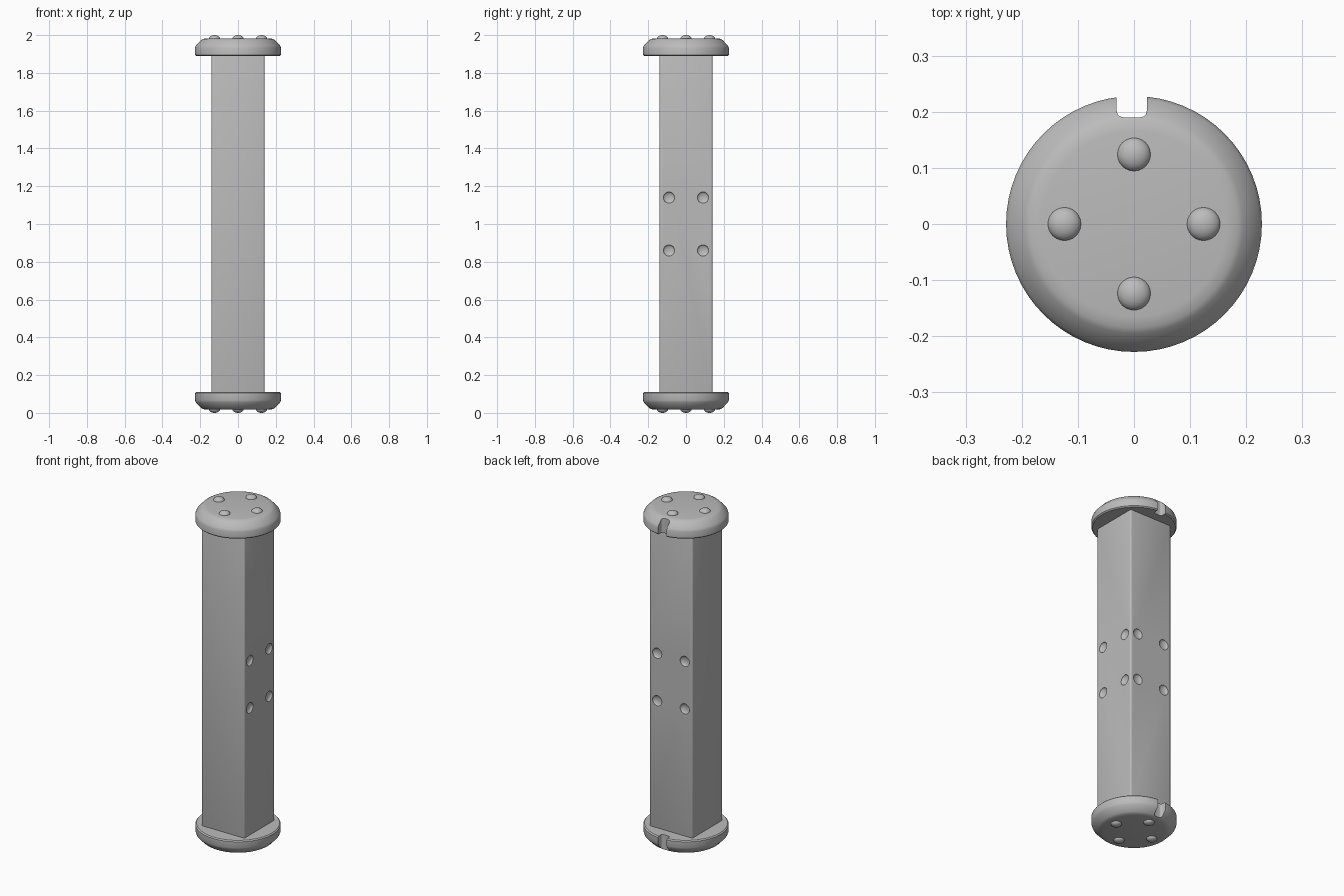
import bpy
import math

cube = bpy.data.objects.get("Cube")
if cube:
    bpy.data.objects.remove(cube, do_unlink=True)

grey = bpy.data.materials.new("plain grey")
grey.use_nodes = True
COLOUR = (0.5, 0.5, 0.5, 1)
grey.diffuse_color = COLOUR
grey.node_tree.nodes["Principled BSDF"].inputs["Base Color"].default_value = COLOUR


def finish(name):
    ob = bpy.context.object
    ob.name = name
    ob.data.materials.append(grey)
    return ob


def smooth(ob):
    bpy.ops.object.select_all(action="DESELECT")
    ob.select_set(True)
    bpy.context.view_layer.objects.active = ob
    bpy.ops.object.shade_smooth_by_angle(angle=math.radians(40))


def box(name, size, location, bevel):
    bpy.ops.mesh.primitive_cube_add(size=1, location=location)
    ob = finish(name)
    ob.scale = size
    bpy.ops.object.transform_apply(location=False, rotation=False, scale=True)
    mod = ob.modifiers.new("rounded edges", "BEVEL")
    mod.width = bevel
    mod.segments = 3
    return ob


def ball(name, location, scale):
    bpy.ops.mesh.primitive_uv_sphere_add(segments=24, ring_count=16, radius=1, location=location)
    ob = finish(name)
    ob.scale = scale
    bpy.ops.object.transform_apply(location=False, rotation=False, scale=True)
    return ob


def cut(ob, cutter):
    # Carve the cutter out of the part, then drop the cutter
    mod = ob.modifiers.new("cut", "BOOLEAN")
    mod.operation = "DIFFERENCE"
    mod.solver = "EXACT"
    mod.object = cutter
    bpy.context.view_layer.objects.active = ob
    for m in list(ob.modifiers):
        bpy.ops.object.modifier_apply(modifier=m.name)
    bpy.data.objects.remove(cutter, do_unlink=True)


# Square column with four shallow dimples on the left face and four on the back
HALF = 0.14
column = box("column", (2 * HALF, 2 * HALF, 1.8), (0, 0, 1), 0.008)
for side in (-0.09, 0.09):
    for z in (0.86, 1.14):
        cut(column, ball("dimple", (HALF, side, z), (0.014, 0.03, 0.03)))
        cut(column, ball("dimple", (side, HALF, z), (0.03, 0.014, 0.03)))
smooth(column)

# Round end caps: (radius, height above the middle)
PROFILE = [(0, 0.89), (0.222, 0.89), (0.228, 0.896), (0.228, 0.932),
           (0.223, 0.945), (0.195, 0.974), (0.185, 0.98), (0.165, 0.983), (0, 0.983)]
STEPS = 64


def end_cap(name, up):
    verts, faces = [], []
    for r, h in PROFILE[1:-1]:
        for i in range(STEPS):
            a = 2 * math.pi * i / STEPS
            verts.append((r * math.cos(a), r * math.sin(a), 1 + up * h))
    rings = len(PROFILE) - 2
    for k in range(rings - 1):
        for i in range(STEPS):
            j = (i + 1) % STEPS
            quad = [k * STEPS + i, k * STEPS + j, (k + 1) * STEPS + j, (k + 1) * STEPS + i]
            faces.append(quad[::up])
    faces.append(list(range(STEPS))[::-up])
    faces.append(list(range((rings - 1) * STEPS, rings * STEPS))[::up])
    mesh = bpy.data.meshes.new(name)
    mesh.from_pydata(verts, [], faces)
    ob = bpy.data.objects.new(name, mesh)
    bpy.context.collection.objects.link(ob)
    mesh.materials.append(grey)
    # Keyway slot at the back
    cut(ob, box("slot", (0.054, 0.1, 0.3), (-0.004, 0.24, 1 + up * 0.93), 0.012))
    smooth(ob)
    # Studs on the outer face
    for i, place in enumerate(("left", "back", "right", "front")):
        a = i * math.pi / 2
        spot = (0.124 * math.cos(a), 0.124 * math.sin(a), 1 + up * 0.98)
        smooth(ball(f"{name}_stud_{place}", spot, (0.03, 0.03, 0.02)))


end_cap("top_cap", 1)
end_cap("bottom_cap", -1)
